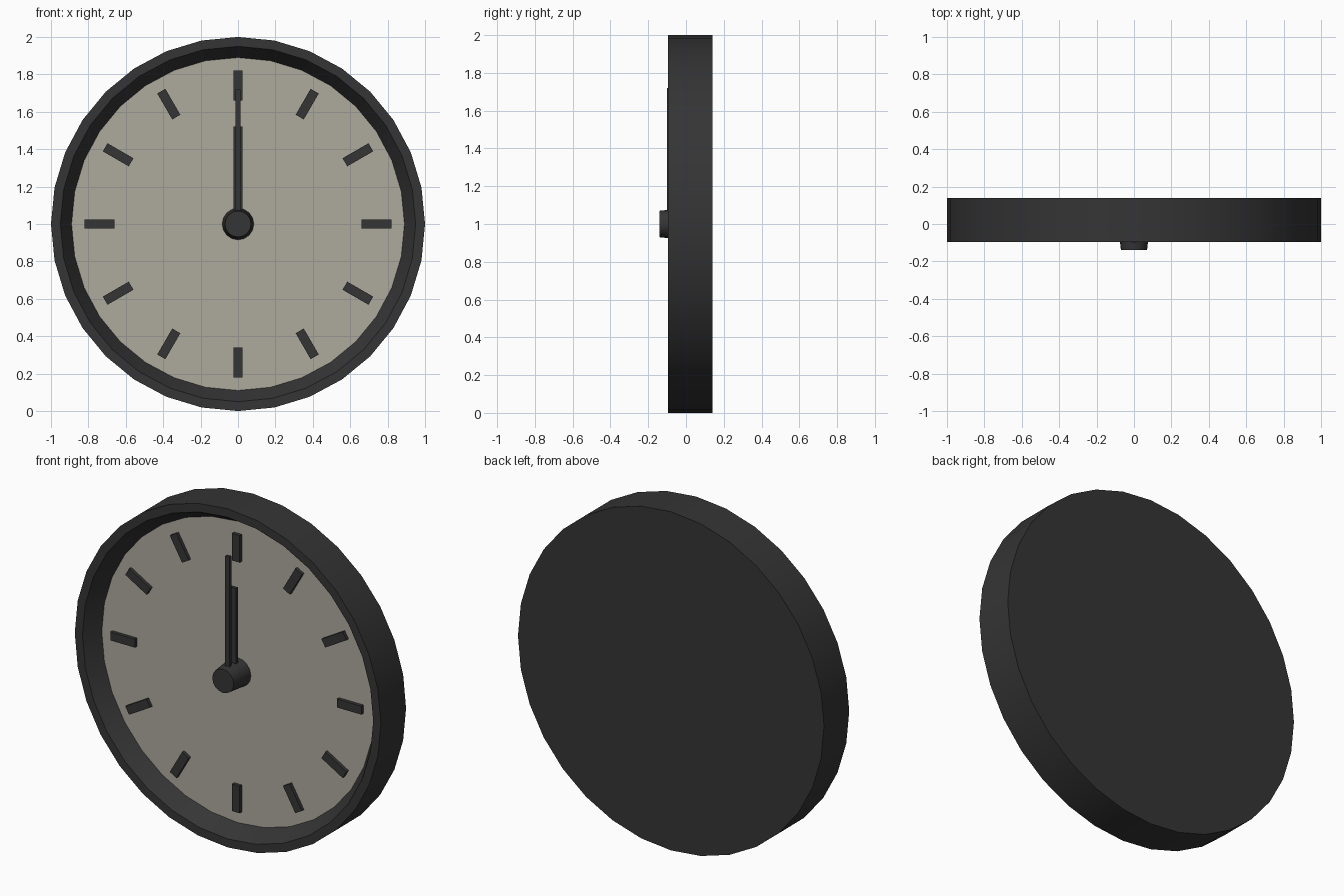
import bpy
import bmesh
import math
from mathutils import Matrix, Vector

if "Cube" in bpy.data.objects:
    bpy.data.objects.remove(bpy.data.objects["Cube"])


def material(name, color):
    m = bpy.data.materials.new(name)
    m.diffuse_color = (*color, 1)
    m.use_nodes = True
    m.node_tree.nodes["Principled BSDF"].inputs["Base Color"].default_value = m.diffuse_color
    return m


DARK = material("dark", (0.035, 0.035, 0.035))
CREAM = material("cream", (0.42, 0.40, 0.34))


def finish(bm, name, mat):
    bmesh.ops.recalc_face_normals(bm, faces=bm.faces)
    me = bpy.data.meshes.new(name)
    bm.to_mesh(me)
    bm.free()
    ob = bpy.data.objects.new(name, me)
    bpy.context.collection.objects.link(ob)
    me.materials.append(mat)
    return ob


def smooth(ob):
    bpy.ops.object.select_all(action='DESELECT')
    ob.select_set(True)
    bpy.context.view_layer.objects.active = ob
    bpy.ops.object.shade_smooth_by_angle(angle=math.radians(28))


def lathe(name, profile, sides, mat):
    """Revolve (radius, y) points around the clock's central axis; cap both ends of a solid."""
    bm = bmesh.new()
    rings = []
    for r, y in profile:
        rings.append([bm.verts.new((r * math.sin(math.tau * i / sides), y,
                                    1 + r * math.cos(math.tau * i / sides)))
                      for i in range(sides)])
    for a, b in zip(rings, rings[1:]):
        for i in range(sides):
            j = (i + 1) % sides
            bm.faces.new((a[i], a[j], b[j], b[i]))
    bm.faces.new(rings[0])
    bm.faces.new(rings[-1])
    ob = finish(bm, name, mat)
    smooth(ob)
    return ob


def bar(name, width, r0, r1, y0, y1, angle=0):
    """Flat bar reaching from radius r0 to r1, turned about the central axis."""
    bm = bmesh.new()
    bmesh.ops.create_cube(bm, size=1)
    place = (Matrix.Translation((0, 0, 1)) @ Matrix.Rotation(angle, 4, 'Y')
             @ Matrix.Translation((0, (y0 + y1) / 2, (r0 + r1) / 2))
             @ Matrix.Diagonal(Vector((width, y1 - y0, r1 - r0, 1))))
    bmesh.ops.transform(bm, matrix=place, verts=bm.verts)
    return finish(bm, name, DARK)


# Case: closed back, outer wall, flat rim and sloped inner wall; floor carries the dial
case = lathe("case", [(1, 0.14), (1, -0.095), (0.95, -0.095), (0.89, 0.0)], 32, DARK)
# The floor of the case is the cream dial
floor = max((p for p in case.data.polygons if len(p.vertices) == 32),
            key=lambda p: -p.center.y)
case.data.materials.append(CREAM)
floor.material_index = 1

# Hour marks
for h in range(12):
    bar(f"hour_mark_{h + 1}", 0.05, 0.66, 0.82, -0.02, 0.005, math.tau * h / 12)

# Hands and hub
bar("hour_hand", 0.05, 0, 0.52, -0.055, -0.035)
bar("minute_hand", 0.028, 0, 0.72, -0.10, -0.08)
lathe("hub", [(0.085, 0.005), (0.07, -0.14)], 16, DARK)
